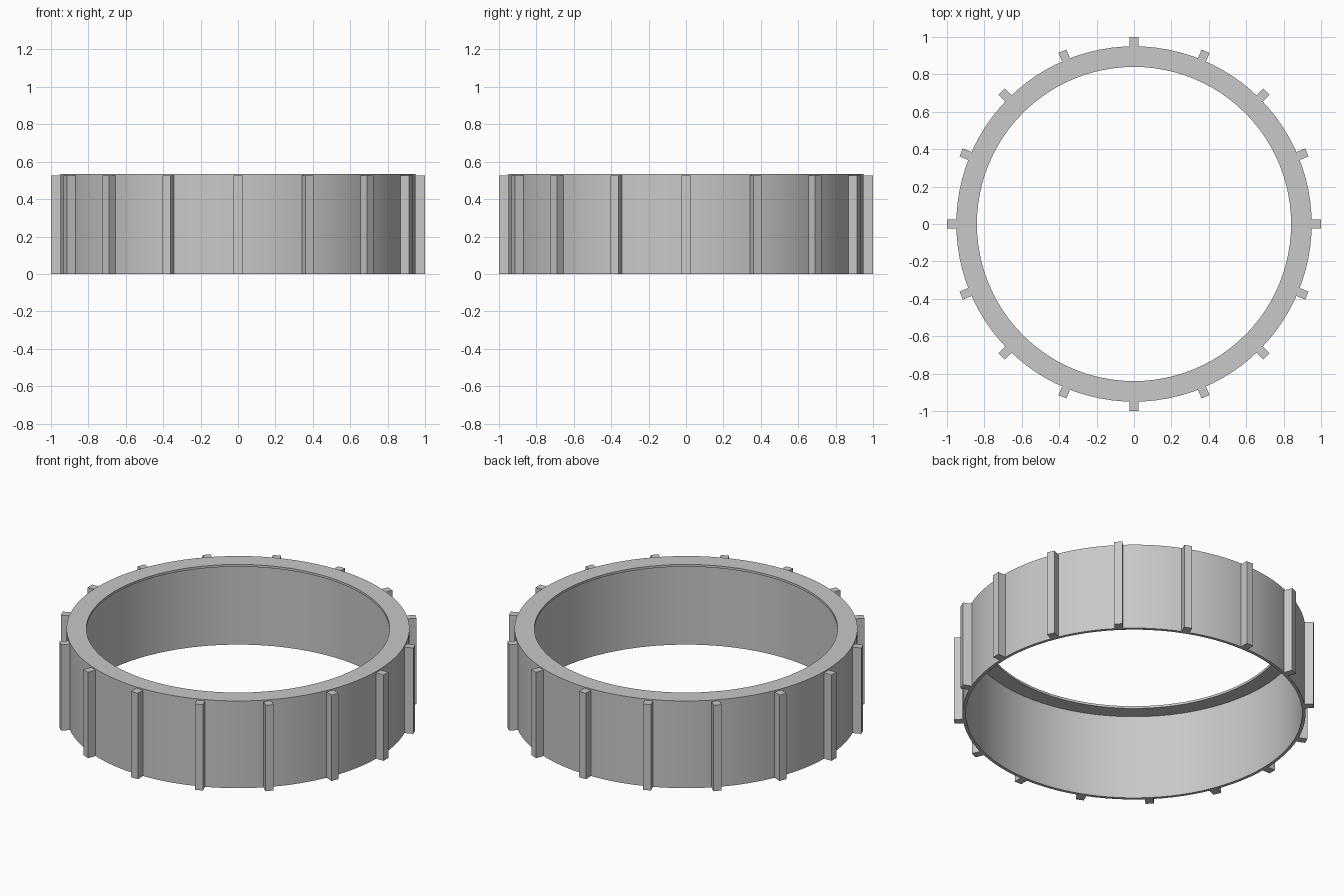
import bpy
import bmesh
import math
from mathutils import Matrix, Vector

old = bpy.data.objects.get("Cube")
if old:
    bpy.data.objects.remove(old, do_unlink=True)

SEGMENTS = 96
RIBS = 16
OUTER, WALL_INNER, LIP_INNER, RIB_TIP = 0.95, 0.932, 0.84, 1.0
HEIGHT, LIP_THICK, RIB_HEIGHT, RIB_WIDTH = 0.533, 0.014, 0.525, 0.046

# Single grey material
grey = bpy.data.materials.new("light_grey")
grey.use_nodes = True
colour = (0.58, 0.58, 0.58, 1)
grey.diffuse_color = colour
grey.node_tree.nodes["Principled BSDF"].inputs["Base Color"].default_value = colour


def add_object(name, bm):
    bmesh.ops.recalc_face_normals(bm, faces=bm.faces)
    mesh = bpy.data.meshes.new(name)
    bm.to_mesh(mesh)
    bm.free()
    mesh.materials.append(grey)
    obj = bpy.data.objects.new(name, mesh)
    bpy.context.collection.objects.link(obj)
    return obj


# Ring: thin outer wall with an inward lip at the top, turned from a profile
profile = [(OUTER, 0), (OUTER, HEIGHT), (LIP_INNER, HEIGHT),
           (LIP_INNER, HEIGHT - LIP_THICK),
           (WALL_INNER, HEIGHT - LIP_THICK), (WALL_INNER, 0)]
bm = bmesh.new()
verts = [bm.verts.new((r, 0, z)) for r, z in profile]
edges = [bm.edges.new((a, b)) for a, b in zip(verts, verts[1:] + verts[:1])]
bmesh.ops.spin(bm, geom=verts + edges, axis=(0, 0, 1), cent=(0, 0, 0),
               angle=math.tau, steps=SEGMENTS)
bmesh.ops.remove_doubles(bm, verts=bm.verts, dist=0.0001)
ring = add_object("lipped_ring", bm)
bpy.context.view_layer.objects.active = ring
ring.select_set(True)
bpy.ops.object.shade_smooth_by_angle(angle=math.radians(30))

# Grip ribs: upright bars evenly spaced around the wall
bm = bmesh.new()
root = (OUTER + WALL_INNER) / 2
size = Vector((RIB_TIP - root, RIB_WIDTH, RIB_HEIGHT))
centre = Vector(((RIB_TIP + root) / 2, 0, RIB_HEIGHT / 2))
for i in range(RIBS):
    turn = Matrix.Rotation(math.tau * i / RIBS, 4, 'Z')
    place = turn @ Matrix.Translation(centre) @ Matrix.Diagonal(size.to_4d())
    bmesh.ops.create_cube(bm, size=1, matrix=place)
add_object("grip_ribs", bm)
